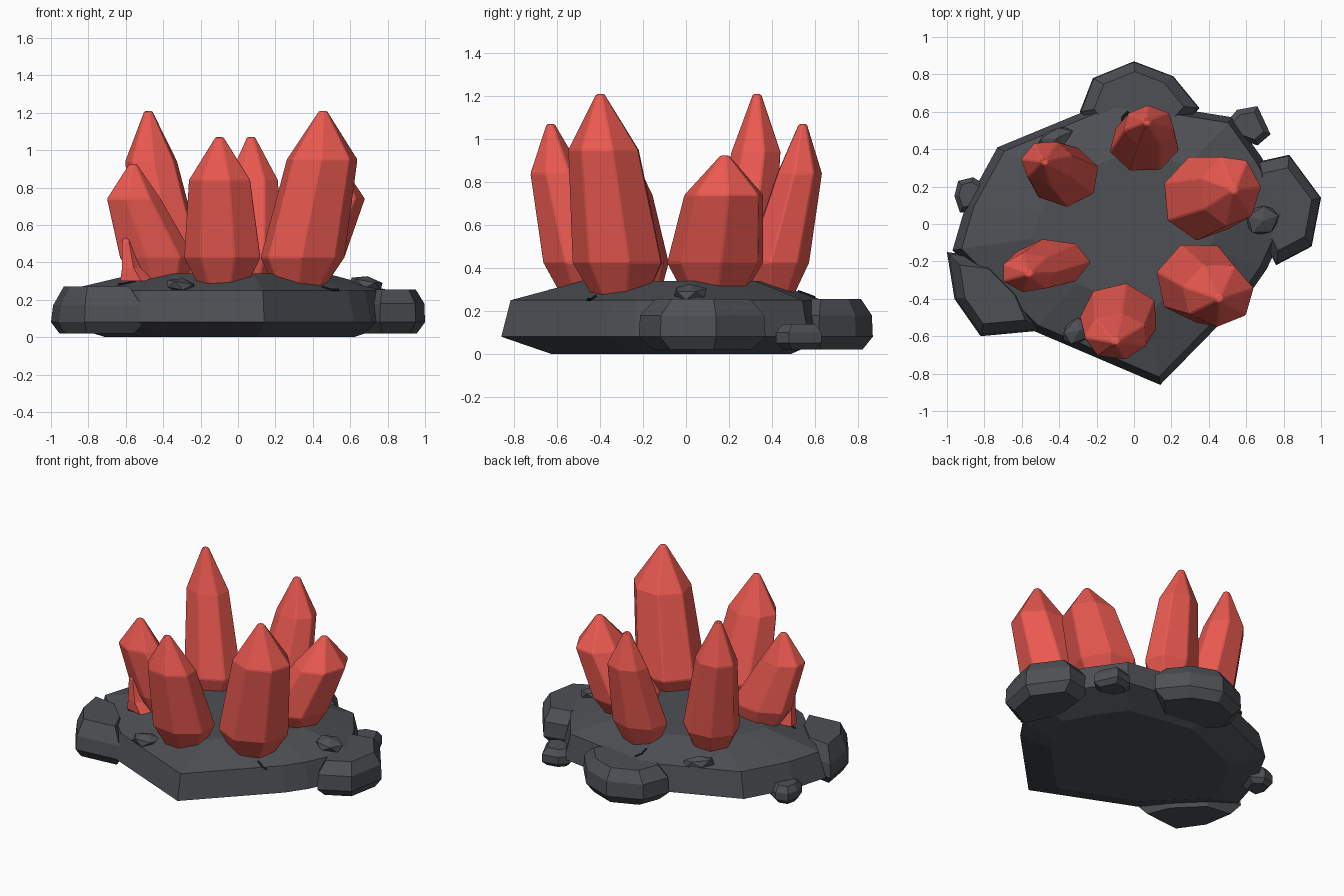
import bpy, bmesh, math
from mathutils import Vector
from mathutils.bvhtree import BVHTree

if "Cube" in bpy.data.objects:
    bpy.data.objects.remove(bpy.data.objects["Cube"])


def material(name, color):
    m = bpy.data.materials.new(name)
    m.diffuse_color = color
    m.use_nodes = True
    m.node_tree.nodes["Principled BSDF"].inputs["Base Color"].default_value = m.diffuse_color
    return m


RED = material("red_crystal", (0.82, 0.10, 0.08, 1))
ROCK = material("dark_rock", (0.075, 0.08, 0.09, 1))
BLACK = material("crack_black", (0.01, 0.01, 0.012, 1))


def loft(name, rings, mat, bevel=0.0):
    """Closed flat-shaded solid through a stack of equal-length rings."""
    bm = bmesh.new()
    rows = [[bm.verts.new(p) for p in ring] for ring in rings]
    n = len(rows[0])
    for a, b in zip(rows, rows[1:]):
        for i in range(n):
            j = (i + 1) % n
            bm.faces.new((a[i], a[j], b[j], b[i]))
    bm.faces.new(rows[0][::-1])
    bm.faces.new(rows[-1])
    bmesh.ops.recalc_face_normals(bm, faces=bm.faces)
    me = bpy.data.meshes.new(name)
    bm.to_mesh(me)
    bm.free()
    me.materials.append(mat)
    ob = bpy.data.objects.new(name, me)
    bpy.context.collection.objects.link(ob)
    if bevel:
        mod = ob.modifiers.new("edge_bevel", 'BEVEL')
        mod.width = bevel
        mod.segments = 1
        mod.limit_method = 'ANGLE'
        mod.angle_limit = math.radians(25)
    return ob


def rock(name, outline, levels, centre=None):
    """Stack scaled copies of an outline; levels are (z, scale)."""
    if centre is None:
        centre = (sum(p[0] for p in outline) / len(outline),
                  sum(p[1] for p in outline) / len(outline))
    cx, cy = centre
    return loft(name, [[(cx + (x - cx) * s, cy + (y - cy) * s, z)
                        for x, y in outline] for z, s in levels], ROCK)


def ring(c, half, z, phase, n=7):
    pts = [(math.cos(phase + i * math.tau / n), math.sin(phase + i * math.tau / n))
           for i in range(n)]
    out = []
    lo = [min(p[k] for p in pts) for k in (0, 1)]
    hi = [max(p[k] for p in pts) for k in (0, 1)]
    for p in pts:
        q = [c[k] + half[k] * (2 * (p[k] - lo[k]) / (hi[k] - lo[k]) - 1) for k in (0, 1)]
        out.append((q[0], q[1], z))
    return out


def crystal(name, low, low_half, up, up_half, up_z, tip, phase):
    """Leaning crystal: narrow foot, wide lower ring, shoulder ring, blunt tip."""
    foot = (low[0] + 0.15 * (low[0] - up[0]), low[1] + 0.15 * (low[1] - up[1]))
    foot_half = (low_half[0] * 0.62, low_half[1] * 0.62)
    loft(name, [ring(foot, foot_half, 0.275, phase),
                ring(low, low_half, 0.425, phase),
                ring(up, up_half, up_z, phase),
                ring(tip[:2], (0.022, 0.02), tip[2], phase)], RED, 0.006)


# Main rock slab
base = rock("base_rock",
            [(0.14, -0.86), (0.62, -0.37), (0.71, -0.24), (0.85, 0.06), (0.68, 0.36),
             (0.53, 0.57), (-0.1, 0.67), (-0.73, 0.41), (-0.90, 0.10), (-0.97, -0.14),
             (-0.54, -0.57)],
            [(0, 0.73), (0.08, 1), (0.25, 0.95), (0.34, 0.56)], (0, 0))

# Rocks around the rim
rim = [(0.02, 0.78), (0.08, 1), (0.18, 0.98), (0.255, 0.75)]
rock("left_rim_rock", [(-1.0, -0.15), (-0.96, -0.40), (-0.82, -0.60), (-0.50, -0.57),
                       (-0.58, -0.38), (-0.78, -0.18)],
     [(0.02, 0.8), (0.08, 1), (0.17, 0.95), (0.27, 0.7)])
rock("right_rim_rock", [(0.65, 0.33), (0.83, 0.37), (1.0, 0.14), (0.95, -0.12),
                        (0.76, -0.22), (0.62, 0.05)], rim)
rock("back_rim_rock", [(-0.29, 0.60), (-0.22, 0.78), (0, 0.87), (0.21, 0.79),
                       (0.35, 0.62), (0.2, 0.45), (-0.15, 0.45)], rim)
small = [(0.02, 0.7), (0.05, 1), (0.10, 1), (0.14, 0.7)]
rock("back_right_stone", [(0.50, 0.55), (0.55, 0.61), (0.66, 0.63), (0.73, 0.48),
                          (0.66, 0.42), (0.55, 0.46)], small)
rock("left_stone", [(-0.96, 0.15), (-0.94, 0.23), (-0.86, 0.25), (-0.78, 0.20),
                    (-0.82, 0.08), (-0.93, 0.06)], small)

# Six large crystals leaning outwards
crystal("front_right_crystal", (0.345, -0.32), (0.225, 0.21), (0.45, -0.385),
        (0.19, 0.165), 0.95, (0.455, -0.40, 1.21), 0.2)
crystal("front_crystal", (-0.085, -0.49), (0.205, 0.175), (-0.10, -0.60),
        (0.165, 0.125), 0.84, (-0.10, -0.63, 1.07), 0.5)
crystal("front_left_crystal", (-0.43, -0.205), (0.20, 0.125), (-0.555, -0.26),
        (0.145, 0.105), 0.74, (-0.56, -0.265, 0.925), 0.0)
crystal("back_left_crystal", (-0.375, 0.25), (0.185, 0.16), (-0.465, 0.325),
        (0.14, 0.115), 0.94, (-0.48, 0.33, 1.21), 0.3)
crystal("back_crystal", (0.055, 0.43), (0.185, 0.145), (0.08, 0.53),
        (0.135, 0.105), 0.84, (0.07, 0.545, 1.07), 0.7)
crystal("back_right_crystal", (0.365, 0.135), (0.205, 0.225), (0.52, 0.175),
        (0.16, 0.185), 0.74, (0.535, 0.18, 0.925), 0.1)

# Small crystal shard beside the front left crystal
loft("small_shard", [ring((-0.54, -0.28), (0.09, 0.05), 0.30, 0, 5),
                     ring((-0.57, -0.29), (0.05, 0.04), 0.37, 0, 5),
                     ring((-0.59, -0.29), (0.03, 0.025), 0.51, 0, 5),
                     ring((-0.59, -0.29), (0.015, 0.012), 0.54, 0, 5)], RED)

# Surface lookup for placing details on the slab
tree = BVHTree.FromPolygons([v.co for v in base.data.vertices],
                            [p.vertices[:] for p in base.data.polygons])


def on_top(x, y, lift=0.0):
    hit = tree.ray_cast(Vector((x, y, 2)), Vector((0, 0, -1)))[0]
    return Vector((x, y, (hit.z if hit else 0.25) + lift))


# Pebbles lying on the slab
for i, (x, y, sx, sy, rot) in enumerate([(0.685, 0.02, 0.10, 0.085, 0.3),
                                         (-0.30, -0.57, 0.10, 0.07, 0.6),
                                         (-0.42, 0.46, 0.11, 0.055, 0.4)]):
    bpy.ops.mesh.primitive_ico_sphere_add(subdivisions=1, radius=1,
                                          location=on_top(x, y, 0.005),
                                          rotation=(0.1, 0.15, rot))
    ob = bpy.context.object
    ob.name = f"pebble_{i + 1}"
    ob.scale = (sx, sy, 0.042)
    ob.data.materials.append(ROCK)

# Thin cracks next to the crystals
for i, pts in enumerate([[(0.45, -0.42), (0.49, -0.44), (0.54, -0.46)],
                         [(-0.06, 0.52), (-0.06, 0.57), (-0.03, 0.60)],
                         [(-0.64, -0.28), (-0.60, -0.29), (-0.55, -0.28)]]):
    cu = bpy.data.curves.new(f"crack_{i + 1}", 'CURVE')
    cu.dimensions = '3D'
    cu.bevel_depth = 0.007
    cu.bevel_resolution = 0
    cu.use_fill_caps = True
    sp = cu.splines.new('POLY')
    sp.points.add(len(pts) - 1)
    for p, (x, y) in zip(sp.points, pts):
        p.co = (*on_top(x, y, 0.002), 1)
    cu.materials.append(BLACK)
    bpy.context.collection.objects.link(bpy.data.objects.new(f"crack_{i + 1}", cu))
